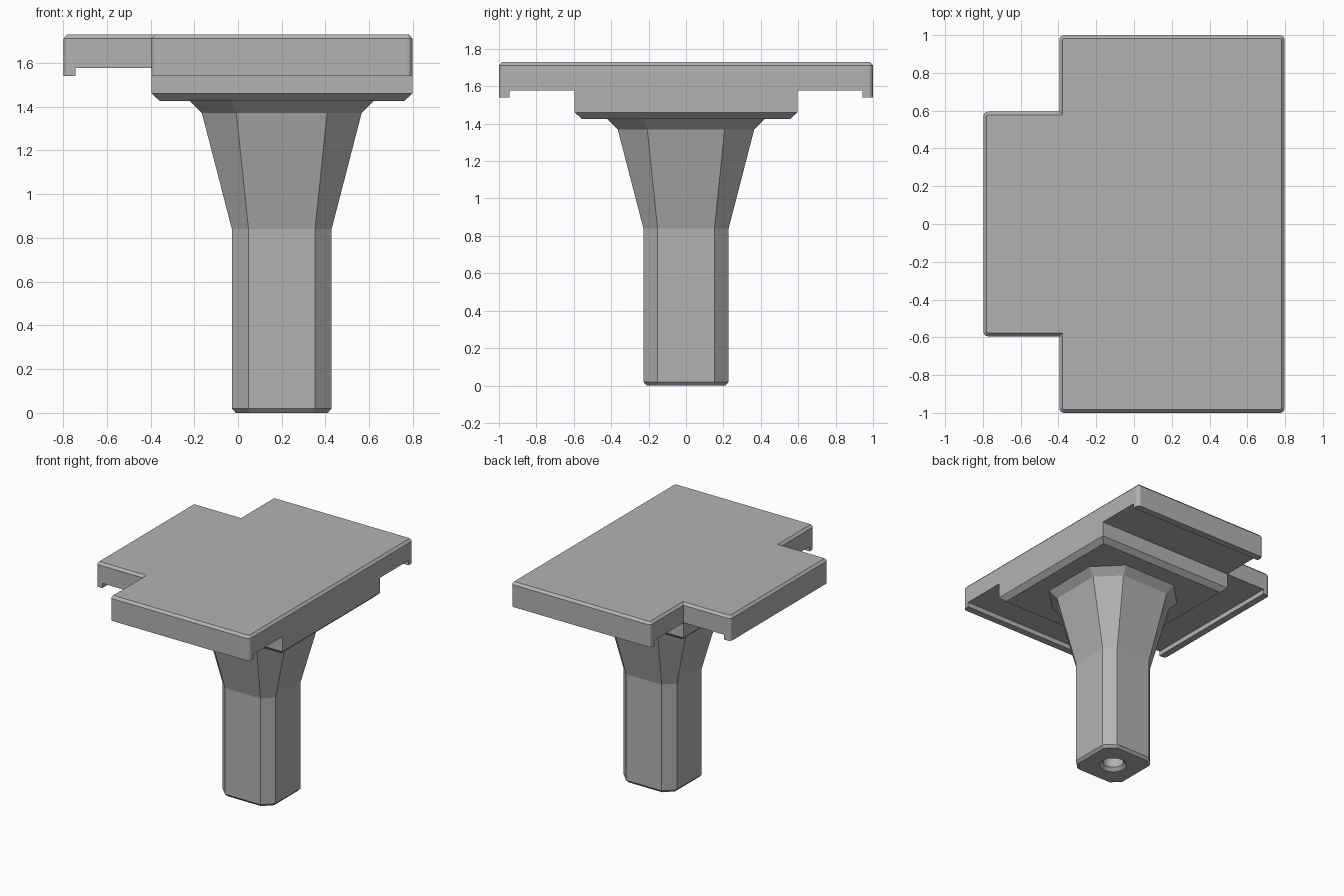
import bpy, bmesh, math

if "Cube" in bpy.data.objects:
    bpy.data.objects.remove(bpy.data.objects["Cube"])

grey = bpy.data.materials.new("mid grey")
grey.diffuse_color = (0.45, 0.45, 0.45, 1)
grey.use_nodes = True
grey.node_tree.nodes["Principled BSDF"].inputs["Base Color"].default_value = grey.diffuse_color


def loft(name, rings):
    """Closed solid through equal-length rings of points, listed bottom to top."""
    bm = bmesh.new()
    loops = [[bm.verts.new(p) for p in ring] for ring in rings]
    for a, b in zip(loops, loops[1:]):
        for i in range(len(a)):
            j = (i + 1) % len(a)
            bm.faces.new((a[i], a[j], b[j], b[i]))
    bm.faces.new(loops[0][::-1])
    bm.faces.new(loops[-1])
    bmesh.ops.recalc_face_normals(bm, faces=bm.faces)
    mesh = bpy.data.meshes.new(name)
    bm.to_mesh(mesh)
    bm.free()
    mesh.materials.append(grey)
    obj = bpy.data.objects.new(name, mesh)
    bpy.context.collection.objects.link(obj)
    return obj


def rect(x0, x1, y, z):
    return [(x0, -y, z), (x1, -y, z), (x1, y, z), (x0, y, z)]


def octagon(cx, half, flat, z):
    pts = [(-flat, -half), (flat, -half), (half, -flat), (half, flat),
           (flat, half), (-flat, half), (-half, flat), (-half, -flat)]
    return [(cx + x, y, z) for x, y in pts]


def circle(cx, r, z, n=32):
    return [(cx + r * math.cos(2 * math.pi * i / n),
             r * math.sin(2 * math.pi * i / n), z) for i in range(n)]


def cut(obj, cutter):
    cutter.hide_render = True
    cutter.hide_set(True)
    mod = obj.modifiers.new("cut", 'BOOLEAN')
    mod.operation = 'DIFFERENCE'
    mod.solver = 'EXACT'
    mod.object = cutter


def tee(inset, z, r=0.025, steps=4):
    """T-shaped outline with rounded outer corners."""
    xl, xm, xr = -0.797 + inset, -0.395 + inset, 0.797 - inset
    yt, ym = 1.0 - inset, 0.595 - inset
    corners = [(xm, -yt, 180), (xr, -yt, 270), (xr, yt, 0), (xm, yt, 90),
               (xm, ym, None), (xl, ym, 90), (xl, -ym, 180), (xm, -ym, None)]
    pts = []
    rad = r - inset
    for x, y, start in corners:
        if start is None:
            pts.append((x, y, z))
            continue
        mid = math.radians(start + 45)
        cx = x - math.copysign(rad, math.cos(mid))
        cy = y - math.copysign(rad, math.sin(mid))
        for k in range(steps + 1):
            a = math.radians(start + 90 * k / steps)
            pts.append((cx + rad * math.cos(a), cy + rad * math.sin(a), z))
    return pts


# Top plate, hollowed below so that lips remain on three edges
plate = loft("top_plate", [tee(0, 1.54), tee(0, 1.712), tee(0.017, 1.73)])
cut(plate, loft("plate_cutter", [rect(-0.743, 1.0, 0.945, 1.4),
                                 rect(-0.743, 1.0, 0.945, 1.577)]))

# Block under the plate with a chamfered lower edge
loft("under_block", [rect(-0.357, 0.759, 0.557, 1.425),
                     rect(-0.395, 0.797, 0.595, 1.46),
                     rect(-0.395, 0.797, 0.595, 1.577)])

# Eight-sided stem flaring out towards the block
stem = loft("stem", [octagon(0.2, 0.21, 0.145, 0),
                     octagon(0.2, 0.228, 0.152, 0.02),
                     octagon(0.2, 0.228, 0.152, 0.84),
                     octagon(0.2, 0.365, 0.207, 1.37),
                     octagon(0.2, 0.422, 0.23, 1.427)])

# Countersunk screw hole in the foot
cut(stem, loft("hole_cutter", [circle(0.2, 0.11, -0.01), circle(0.2, 0.075, 0.025),
                               circle(0.2, 0.075, 0.5)]))
